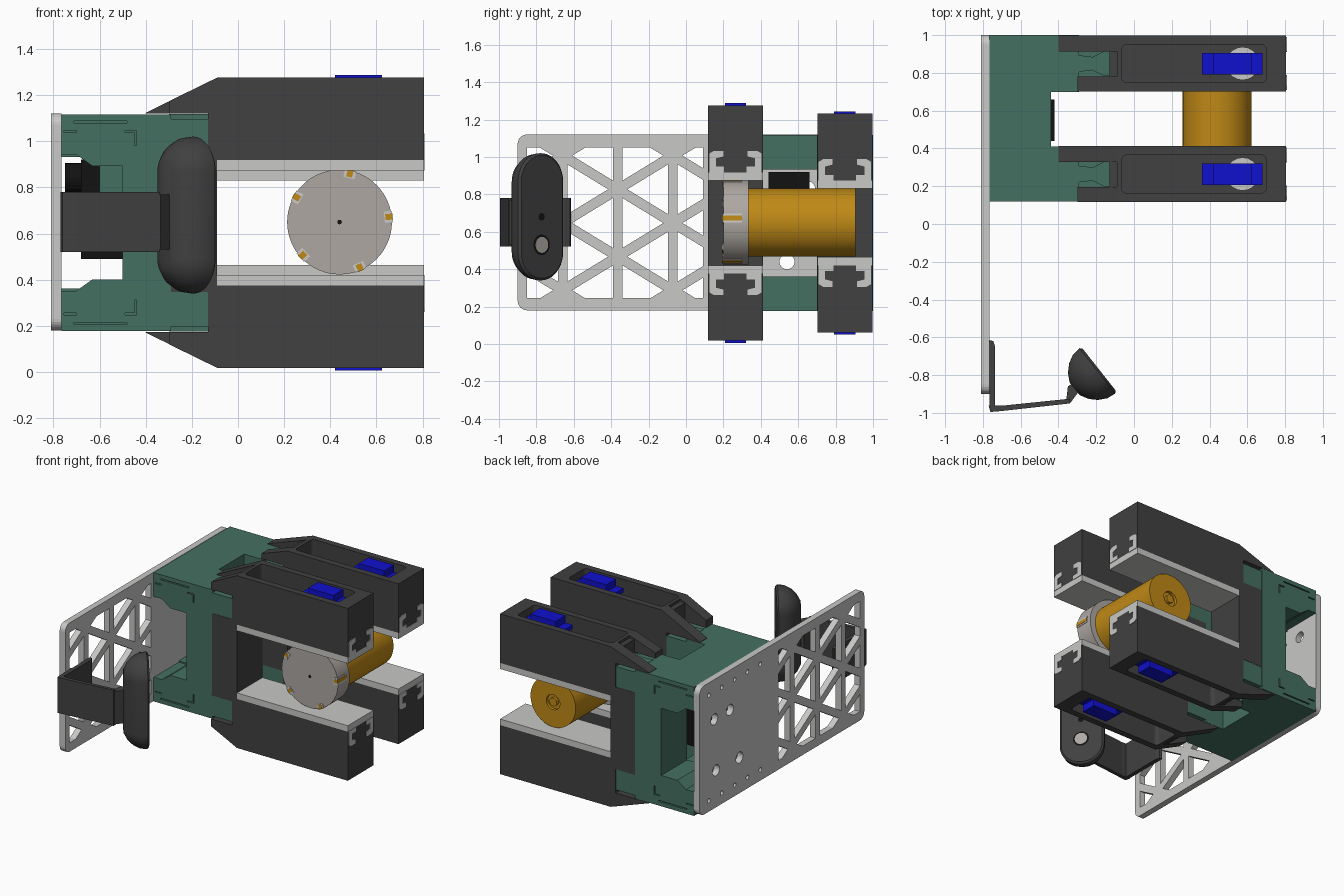
import bpy, bmesh, math
from mathutils import Vector

if "Cube" in bpy.data.objects:
    bpy.data.objects.remove(bpy.data.objects["Cube"])


def material(name, rgb):
    m = bpy.data.materials.new(name)
    m.use_nodes = True
    m.diffuse_color = (*rgb, 1)
    m.node_tree.nodes["Principled BSDF"].inputs["Base Color"].default_value = (*rgb, 1)
    return m


DARK = material("dark grey plastic", (0.052, 0.052, 0.052))
GREEN = material("muted green", (0.06, 0.16, 0.12))
LIGHT = material("light grey", (0.58, 0.58, 0.57))
CAP = material("warm grey", (0.42, 0.39, 0.36))
GOLD = material("gold", (0.52, 0.25, 0.008))
BLUE = material("blue", (0.005, 0.005, 0.62))
BLACK = material("black", (0.006, 0.006, 0.006))
MID = 0.647  # height of the symmetry plane of the gripper


def finish(name, bm, mat, smooth=False):
    bmesh.ops.recalc_face_normals(bm, faces=bm.faces)
    me = bpy.data.meshes.new(name)
    bm.to_mesh(me)
    bm.free()
    me.materials.append(mat)
    ob = bpy.data.objects.new(name, me)
    bpy.context.collection.objects.link(ob)
    if smooth:
        bpy.ops.object.select_all(action='DESELECT')
        ob.select_set(True)
        bpy.context.view_layer.objects.active = ob
        bpy.ops.object.shade_smooth_by_angle(angle=math.radians(35))
    return ob


def add_prism(bm, pts, axis, lo, hi):
    def place(p, d):
        return {'x': (d, *p), 'y': (p[0], d, p[1]), 'z': (*p, d)}[axis]
    a = [bm.verts.new(place(p, lo)) for p in pts]
    b = [bm.verts.new(place(p, hi)) for p in pts]
    bm.faces.new(a)
    bm.faces.new(b[::-1])
    for i in range(len(pts)):
        j = (i + 1) % len(pts)
        bm.faces.new((a[i], b[i], b[j], a[j]))


def prism(name, pts, axis, lo, hi, mat, smooth=False):
    bm = bmesh.new()
    add_prism(bm, pts, axis, lo, hi)
    return finish(name, bm, mat, smooth)


def rect(u, v):
    return [(u[0], v[0]), (u[1], v[0]), (u[1], v[1]), (u[0], v[1])]


def box(name, x, y, z, mat):
    return prism(name, rect(x, y), 'z', min(z), max(z), mat)


def circle(u, v, r, n=48):
    return [(u + r * math.cos(2 * math.pi * i / n), v + r * math.sin(2 * math.pi * i / n)) for i in range(n)]


def rounded(u, v, r, n=6):
    pts = []
    for k, (a, b) in enumerate(((u[1] - r, v[1] - r), (u[0] + r, v[1] - r), (u[0] + r, v[0] + r), (u[1] - r, v[0] + r))):
        for i in range(n + 1):
            t = math.pi / 2 * (k + i / n)
            pts.append((a + r * math.cos(t), b + r * math.sin(t)))
    return pts


def cut(ob, bm):
    """Subtract the closed shapes in bm from ob."""
    tool = finish("cutter", bm, ob.data.materials[0])
    mod = ob.modifiers.new("cut", 'BOOLEAN')
    mod.operation, mod.solver, mod.object = 'DIFFERENCE', 'EXACT', tool
    bpy.context.view_layer.update()
    me = bpy.data.meshes.new_from_object(ob.evaluated_get(bpy.context.evaluated_depsgraph_get()))
    ob.modifiers.clear()
    ob.data = me
    bpy.data.objects.remove(tool)


def clip(poly, axis, limit, sign):
    """Keep the side of a 2D polygon where sign * (coordinate - limit) <= 0."""
    out = []
    for i, p in enumerate(poly):
        q = poly[(i + 1) % len(poly)]
        dp, dq = sign * (p[axis] - limit), sign * (q[axis] - limit)
        if dp <= 0:
            out.append(p)
        if dp * dq < 0:
            out.append(p.lerp(q, dp / (dp - dq)))
    return out


# Mounting plate with a triangular lattice and bolt holes
plate = prism("mounting_plate", rounded((-0.9, 1.0), (0.18, 1.12), 0.05), 'x', -0.81, -0.765, LIGHT)
bm = bmesh.new()
STEP, COL = 0.36, 0.295
for i in range(-3, 3):
    for j in range(-4, 5):
        for flip in (0, 1):
            y0 = -0.365 + i * COL
            z0 = MID + STEP / 2 + j * STEP + (i % 2) * STEP / 2
            if flip:
                tri = [(y0, z0), (y0, z0 + STEP), (y0 + COL, z0 + STEP / 2)]
            else:
                tri = [(y0, z0), (y0 + COL, z0 - STEP / 2), (y0 + COL, z0 + STEP / 2)]
            tri = [Vector(p) for p in tri]
            mid = sum(tri, Vector((0, 0))) / 3
            poly = [mid + (p - mid) * 0.74 for p in tri]
            for axis, limit, sign in ((0, -0.85, -1), (0, 0.09, 1), (1, 0.245, -1), (1, 1.05, 1)):
                poly = clip(poly, axis, limit, sign)
            if len(poly) > 2:
                add_prism(bm, poly, 'x', -0.9, -0.7)
for y, z in ((0.83, 0.83), (0.65, 0.83), (0.81, 0.45), (0.54, 0.44)):
    add_prism(bm, circle(y, z, 0.04, 24), 'x', -0.9, -0.7)
for k in range(5):
    for z in (0.26, 1.03):
        add_prism(bm, circle(0.3 + 0.148 * k, z, 0.016, 12), 'x', -0.9, -0.7)
cut(plate, bm)

# Green carriage: one C-shaped bracket per gripper, joined by slabs
half = [(-0.765, 0.47), (-0.765, 0.295), (-0.7, 0.295), (-0.63, 0.245), (-0.5, 0.245)]
profile = [(x, MID + h) for x, h in half] + [(x, MID - h) for x, h in half[::-1]]
profile += [(-0.29, MID - 0.47), (-0.29, MID + 0.47)]
for tag, y in (("front", (0.12, 0.41)), ("back", (0.70, 1.0))):
    bracket = prism(tag + "_bracket", profile, 'y', *y, GREEN)
    bm = bmesh.new()
    for s in (1, -1):
        for x, h in (((-0.71, -0.48), (0.432, 0.44)), ((-0.755, -0.70), (0.392, 0.4)),
                     ((-0.49, -0.44), (0.392, 0.4)), ((-0.448, -0.44), (0.335, 0.391))):
            add_prism(bm, rect(x, sorted((MID + s * h[0], MID + s * h[1]))), 'y', 0, 1.2)
    cut(bracket, bm)
for s, tag in ((1, "upper"), (-1, "lower")):
    box(tag + "_slab", (-0.765, -0.44), (0.41, 0.70), (MID + s * 0.285, MID + s * 0.47), GREEN)
box("drive_block", (-0.6, -0.5), (0.3, 0.41), (0.6, 0.93), GREEN)

# Drive motors between the brackets
box("drive_motor", (-0.68, -0.42), (0.44, 0.66), (0.49, 0.92), BLACK)
prism("motor_shaft", circle(0.55, 0.84, 0.05), 'x', -0.68, -0.6, BLACK, True)
prism("motor_knob", circle(0.55, 0.84, 0.065, 24), 'x', -0.75, -0.68, BLACK)


def gripper(tag, y0, inner):
    """Two opposed fingers on a shared column; inner is half of the gap."""
    y1 = y0 + 0.295
    yc = (y0 + y1) / 2
    pad, top = inner + 0.044, inner + 0.402
    box(tag + "_column", (-0.29, -0.13), (y0, y1), (MID - 0.3, MID + 0.3), DARK)
    box(tag + "_column_face", (-0.13, -0.09), (y0, y1), (MID - top + 0.02, MID + top - 0.02), DARK)
    for s, side in ((1, "upper"), (-1, "lower")):
        name = tag + "_" + side

        def z(h):
            return MID + s * h
        # Hollow finger
        finger = box(name + "_finger", (-0.09, 0.805), (y0, y1), (z(pad), z(top)), DARK)
        bm = bmesh.new()
        add_prism(bm, rounded((-0.065, 0.70), (yc - 0.1, yc + 0.1), 0.025), 'z', *sorted((z(top - 0.2), z(top + 0.1))))
        cut(finger, bm)
        # Grip pad and its rail hooks
        box(name + "_pad", (-0.09, 0.805), (y0, y1), (z(inner), z(pad)), LIGHT)
        for m in (1, -1):
            hook = [(0.14, 0), (0.14, 0.1), (0.115, 0.115), (0.065, 0.115), (0.065, 0.085),
                    (0.105, 0.075), (0.105, 0.03), (0.06, 0.03), (0.06, 0)]
            prism(name + "_hook", [(yc + m * a, z(pad + b)) for a, b in hook], 'x', 0.8, 0.809, LIGHT)
        # Sloped cheeks either side of the green dovetail
        for x, a, b in ((-0.3, y0, y0 + 0.08), (-0.4, y1 - 0.085, y1)):
            rise = 0.473 + (top - 0.473) * (x + 0.4) / 0.31
            prism(name + "_cheek", [(x, z(0.473)), (-0.09, z(0.473)), (-0.09, z(top)), (x, z(rise + 0.003))],
                  'y', a, b, DARK)
        dove = [(-0.3, 0.045), (-0.22, 0.035), (-0.16, 0.065), (-0.13, 0.065)]
        prism(name + "_dovetail", [(x, yc + w) for x, w in dove] + [(x, yc - w) for x, w in dove[::-1]],
              'z', *sorted((z(0.3), z(0.472))), GREEN)
        box(name + "_slide_tab", (-0.3, -0.131), (y0 + 0.002, y1 - 0.002), (z(0.3), z(0.45)), GREEN)
        # Servo with mounting ears and drive gear
        box(name + "_servo", (0.42, 0.625), (yc - 0.057, yc + 0.057), (z(top - 0.2), z(top + 0.012)), BLUE)
        box(name + "_servo_ears", (0.36, 0.68), (yc - 0.057, yc + 0.057), (z(top - 0.07), z(top - 0.04)), BLUE)
        prism(name + "_gear", circle(0.575, yc, 0.088, 20), 'z', *sorted((z(top - 0.2), z(top - 0.16))), LIGHT)


gripper("front", 0.117, 0.227)
gripper("back", 0.702, 0.183)

# Held canister with an end cap
can = prism("canister", circle(0.44, 0.65, 0.182, 64), 'y', 0.3, 0.905, GOLD, True)
bm = bmesh.new()
add_prism(bm, circle(0.44, 0.65, 0.055, 32), 'y', 0.885, 1.0)
cut(can, bm)
prism("canister_hub", circle(0.44, 0.65, 0.03, 24), 'y', 0.88, 0.905, GOLD)
prism("canister_cap", circle(0.44, 0.65, 0.227, 64), 'y', 0.2, 0.335, CAP, True)
prism("cap_centre", circle(0.44, 0.65, 0.01, 12), 'y', 0.197, 0.2, BLACK)
for k in range(5):
    t = math.radians(6 + 72 * k)
    u, v = Vector((math.cos(t), math.sin(t))), Vector((-math.sin(t), math.cos(t)))
    c = Vector((0.44, 0.65))
    for nm, r0, r1, w, mat, y in (("cap_clip", 0.195, 0.229, 0.025, LIGHT, 0.195), ("clip_gap", 0.2, 0.231, 0.013, GOLD, 0.193)):
        prism(nm, [c + u * r0 - v * w, c + u * r1 - v * w, c + u * r1 + v * w, c + u * r0 + v * w], 'y', y, 0.3, mat)

# Camera bracket and arm
prism("camera_mount", [(-0.765, -0.97), (-0.735, -0.99), (-0.735, -0.65), (-0.745, -0.62), (-0.765, -0.615)],
      'z', 0.52, 0.78, DARK)
prism("camera_arm", [(-0.77, -0.96), (-0.76, -0.995), (-0.70, -0.99), (-0.34, -0.95), (-0.34, -0.925), (-0.7, -0.962)],
      'z', 0.52, 0.78, DARK)
prism("camera_hinge", [(-0.36, -0.945), (-0.335, -0.945), (-0.28, -0.87), (-0.32, -0.84), (-0.35, -0.86)],
      'z', 0.53, 0.77, DARK)

# Domed camera housing, lofted from stadium-shaped rings
side, out = Vector((0.62, -0.785, 0)), Vector((0.785, 0.62, 0))
face = Vector((-0.185, -0.77, 0.68))
bm = bmesh.new()
rings = []
for depth, inset in ((0, 0.012), (0.012, 0), (0.06, 0.006), (0.105, 0.03), (0.14, 0.065), (0.165, 0.11)):
    r = 0.153 - inset
    h = 0.34 - inset
    outline = rounded((-r, r), (-h, h), r * 0.98, 10)
    rings.append([bm.verts.new(face + side * a - out * depth + Vector((0, 0, b))) for a, b in outline])
for a, b in zip(rings, rings[1:]):
    for i in range(len(a)):
        j = (i + 1) % len(a)
        bm.faces.new((a[i], a[j], b[j], b[i]))
bm.faces.new(rings[0])
bm.faces.new(rings[-1])
finish("camera_housing", bm, DARK, True)

# Lens and speaker spots on the flat face
for nm, du, dz, r, mat in (("lens_ring", 0.005, -0.15, 0.055, BLACK), ("lens", 0.005, -0.15, 0.043, CAP),
                           ("speaker", 0.005, 0.0, 0.02, BLACK)):
    bm = bmesh.new()
    base = face + side * du + Vector((0, 0, dz))
    lift = 0.006 if nm == "lens" else 0.003
    bm.faces.new([bm.verts.new(base + side * a + out * lift + Vector((0, 0, b))) for a, b in circle(0, 0, r, 32)])
    finish(nm, bm, mat)
